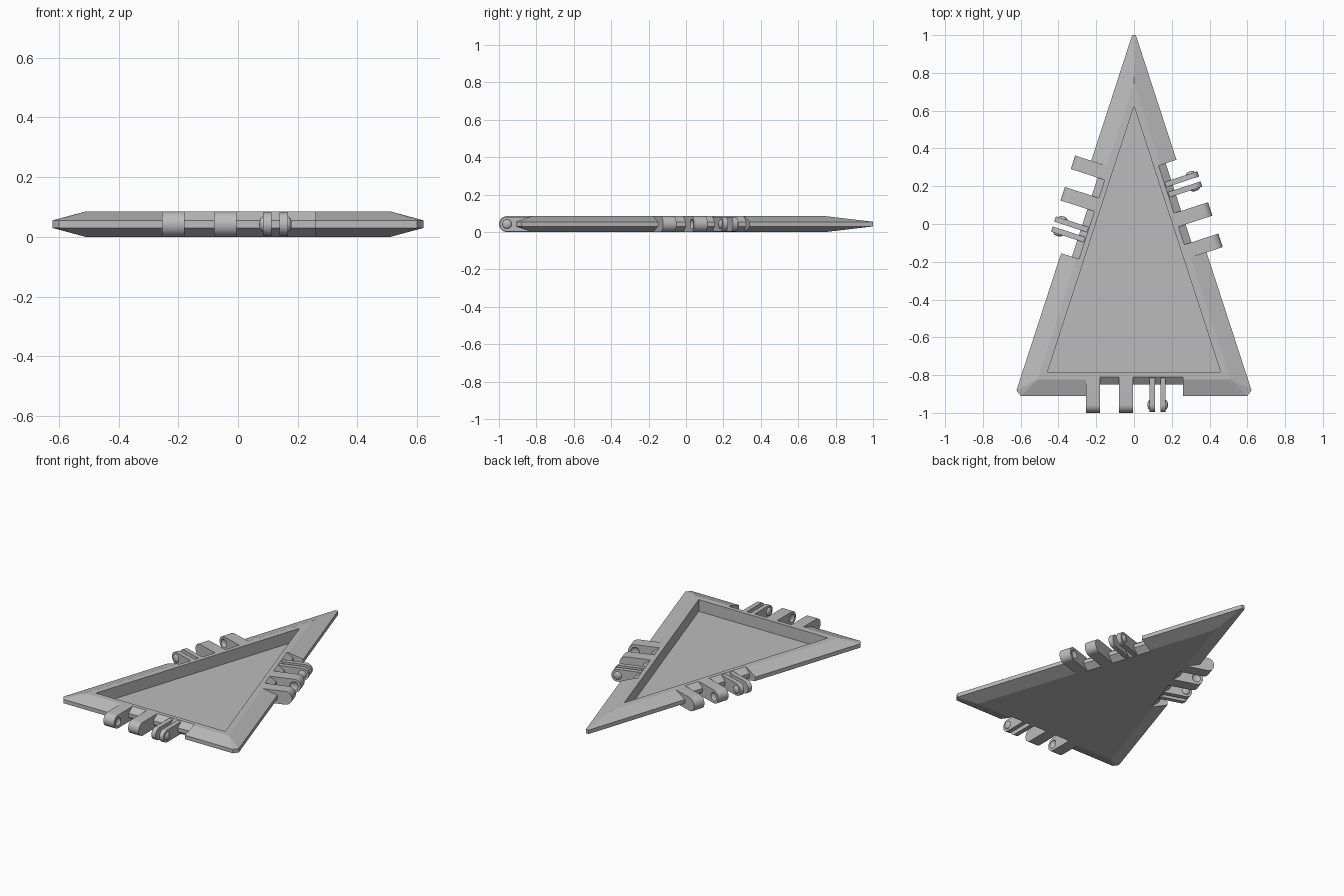
import bpy, bmesh, math
from mathutils import Matrix, Vector

if "Cube" in bpy.data.objects:
    bpy.data.objects.remove(bpy.data.objects["Cube"], do_unlink=True)

THICK, LOW, HIGH = 0.085, 0.03, 0.055      # plate height and its upright rim band
APEX, BASE = 1.03, -0.91                   # untrimmed triangle
SLOPE = 0.3257
HALF = math.atan(SLOPE)
AXIS_OUT, AXIS_Z = 0.047, THICK / 2        # hinge axis beyond the edge

grey = bpy.data.materials.new("plain grey")
grey.use_nodes = True
grey.diffuse_color = (0.5, 0.5, 0.5, 1)
grey.node_tree.nodes["Principled BSDF"].inputs["Base Color"].default_value = grey.diffuse_color


def finish(bm, name, matrix=Matrix()):
    bmesh.ops.recalc_face_normals(bm, faces=bm.faces)
    mesh = bpy.data.meshes.new(name)
    bm.to_mesh(mesh)
    bm.free()
    mesh.transform(matrix)
    mesh.materials.append(grey)
    obj = bpy.data.objects.new(name, mesh)
    bpy.context.collection.objects.link(obj)
    return obj


def prism(name, profile, x0, x1, matrix):
    """Extrude a (y, z) profile from x0 to x1."""
    bm = bmesh.new()
    face = bm.faces.new([bm.verts.new((x0, y, z)) for y, z in profile])
    new = bmesh.ops.extrude_face_region(bm, geom=[face])["geom"]
    bmesh.ops.translate(bm, vec=(x1 - x0, 0, 0),
                        verts=[v for v in new if isinstance(v, bmesh.types.BMVert)])
    return finish(bm, name, matrix)


def dome(name, x, half_width, radius, matrix):
    """Flattened ball on the hinge axis."""
    bm = bmesh.new()
    place = (Matrix.Translation((x, -AXIS_OUT, AXIS_Z))
             @ Matrix.Diagonal((half_width, radius, radius, 1))
             @ Matrix.Rotation(math.pi / 2, 4, 'Y'))
    bmesh.ops.create_uvsphere(bm, u_segments=24, v_segments=12, radius=1, matrix=place)
    return finish(bm, name, matrix)


def cut(obj, cutters):
    for cutter in cutters:
        cutter.hide_render = True
        mod = obj.modifiers.new("cut", 'BOOLEAN')
        mod.operation, mod.solver, mod.object = 'DIFFERENCE', 'EXACT', cutter
    deps = bpy.context.evaluated_depsgraph_get()
    mesh = bpy.data.meshes.new_from_object(obj.evaluated_get(deps))
    obj.modifiers.clear()
    obj.data = mesh
    for cutter in cutters:
        bpy.data.objects.remove(cutter, do_unlink=True)


def smooth(obj):
    bpy.ops.object.select_all(action='DESELECT')
    obj.select_set(True)
    bpy.context.view_layer.objects.active = obj
    bpy.ops.object.shade_smooth_by_angle(angle=math.radians(30))


def inset(d):
    """Triangle corners moved in by d: left, right, apex."""
    y = BASE + d
    x = SLOPE * (APEX - y) - d / math.cos(HALF)
    return [Vector((-x, y, 0)), Vector((x, y, 0)), Vector((0, APEX - d / math.sin(HALF), 0))]


# Bevelled plate with a triangular tray
bm = bmesh.new()
ring = lambda pts, z: [bm.verts.new((p.x, p.y, z)) for p in pts]
corners = inset(0)
trimmed = []
for i, c in enumerate(corners):
    for other in (corners[i - 1], corners[(i + 1) % 3]):
        trimmed.append(c + (other - c).normalized() * 0.0315)
low, high = ring(trimmed, LOW), ring(trimmed, HIGH)
bottom, top = ring(inset(0.088), 0), ring(inset(0.088), THICK)
lip, floor = ring(inset(0.126), THICK), ring(inset(0.126), 0.01)
for i in range(6):
    j = (i + 1) % 6
    bm.faces.new((low[i], low[j], high[j], high[i]))
for band, flat in ((low, bottom), (high, top)):
    for i in range(3):
        j = (i + 1) % 3
        bm.faces.new((band[2 * i], band[2 * i + 1], flat[i]))
        bm.faces.new((band[2 * i + 1], band[2 * j], flat[j], flat[i]))
for a, b in ((top, lip), (lip, floor)):
    for i in range(3):
        j = (i + 1) % 3
        bm.faces.new((a[i], a[j], b[j], b[i]))
bm.faces.new(bottom)
bm.faces.new(floor)
plate = finish(bm, "triangle_plate")

# One hinge frame per edge: x along the edge, y inward
side_x, side_y = 0.3055, 0.0925
lean = math.pi / 2 + HALF
frames = {
    "front": Matrix.Translation((0, BASE, 0)),
    "left": Matrix.Translation((side_x, side_y, 0)) @ Matrix.Rotation(lean, 4, 'Z'),
    "right": Matrix.Translation((-side_x, side_y, 0)) @ Matrix.Rotation(-lean, 4, 'Z'),
}

# Notches with a bevelled back wall
notch = [(-0.05, -0.02), (0.1, -0.02), (0.1, 0), (0.06, LOW), (0.06, HIGH),
         (0.1, THICK), (0.1, 0.11), (-0.05, 0.11)]
cut(plate, [prism("notch_cutter", notch, -0.25, 0.26, m) for m in frames.values()])


def arm(radius):
    """Round-ended arm profile reaching back into the plate."""
    pts = [(0.107, AXIS_Z + radius)]
    for i in range(17):
        a = math.pi / 2 + math.pi * i / 16
        pts.append((-AXIS_OUT + radius * math.cos(a), AXIS_Z + radius * math.sin(a)))
    return pts + [(0.107, AXIS_Z - radius)]


for side, m in frames.items():
    # Thick knuckles with dimples on facing sides
    for part, x0, x1, dimple in (("outer", -0.255, -0.18, -0.18), ("middle", -0.08, -0.005, -0.08)):
        knuckle = prism(f"{side}_{part}_knuckle", arm(0.0425), x0, x1, m)
        cut(knuckle, [dome("dimple_cutter", dimple, 0.014, 0.026, m)])
        smooth(knuckle)
    # Thin springy clips with rounded studs on the outside
    for part, x0, x1, stud in (("first", 0.083, 0.112, 0.083), ("second", 0.139, 0.168, 0.168)):
        smooth(prism(f"{side}_{part}_clip", arm(0.039), x0, x1, m))
        smooth(dome(f"{side}_{part}_stud", stud, 0.012, 0.025, m))
